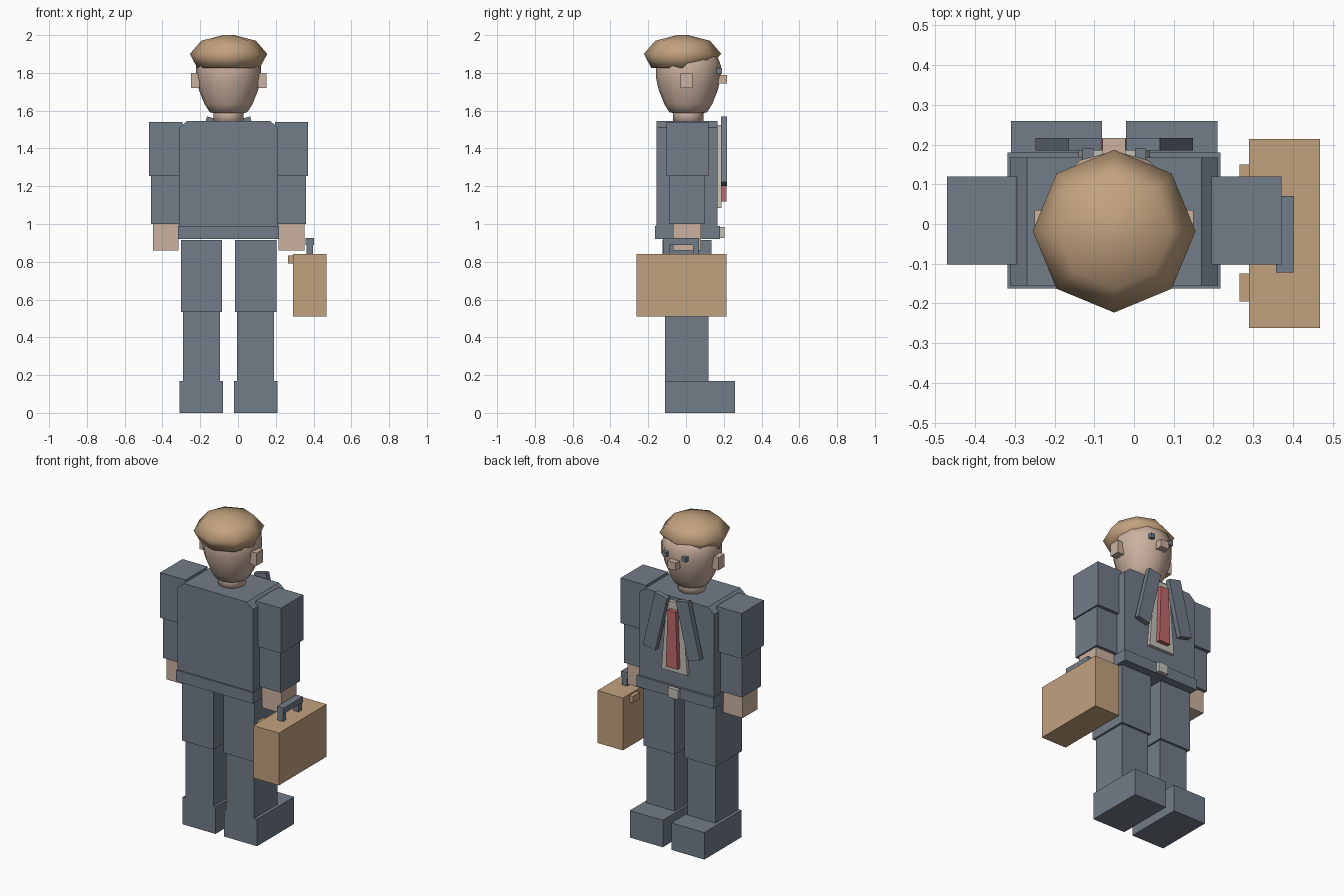
import bpy
import bmesh
from math import cos, sin, pi, radians
from mathutils import Vector

old = bpy.data.objects.get("Cube")
if old:
    bpy.data.objects.remove(old, do_unlink=True)


def make_material(name, r, g, b):
    m = bpy.data.materials.new(name)
    m.use_nodes = True
    m.diffuse_color = (r, g, b, 1)
    m.node_tree.nodes["Principled BSDF"].inputs["Base Color"].default_value = (r, g, b, 1)
    return m


SUIT = make_material("slate_suit", 0.17, 0.20, 0.25)
SKIN = make_material("skin", 0.60, 0.44, 0.35)
TAN = make_material("tan_leather_and_hair", 0.54, 0.36, 0.21)
RED = make_material("tie_red", 0.52, 0.14, 0.15)
PALE = make_material("shirt_pale_grey", 0.55, 0.53, 0.48)

MID = -0.05  # the body's own centre line in x


def finish(name, bm, mat, smooth=False):
    bmesh.ops.recalc_face_normals(bm, faces=bm.faces)
    me = bpy.data.meshes.new(name)
    bm.to_mesh(me)
    bm.free()
    me.materials.append(mat)
    ob = bpy.data.objects.new(name, me)
    bpy.context.collection.objects.link(ob)
    if smooth:
        for p in me.polygons:
            p.use_smooth = True
    return ob


def box(name, mat, x, y, z, taper=1.0, tilt=0.0):
    """Box from (min, max) ranges; taper narrows the top in x, tilt turns it about y."""
    mid = Vector([(a + b) / 2 for a, b in (x, y, z)])
    size = [b - a for a, b in (x, y, z)]
    bm = bmesh.new()
    bmesh.ops.create_cube(bm, size=1)
    for v in bm.verts:
        v.co = Vector([c * s for c, s in zip(v.co, size)])
        if v.co.z > 0:
            v.co.x *= taper
    ob = finish(name, bm, mat)
    ob.location = mid
    ob.rotation_euler.y = tilt
    return ob


def pair(name, mat, inner, outer, y, z, tilt=0.0):
    """Two mirrored boxes, given by their distances from the centre line."""
    box("left_" + name, mat, (MID + inner, MID + outer), y, z, tilt=-tilt)
    box("right_" + name, mat, (MID - outer, MID - inner), y, z, tilt=tilt)


def lathe(name, mat, profile, centre_y, sides, front_lift=0.0):
    """Smooth turned form; front_lift raises the first ring towards the face."""
    bm = bmesh.new()
    rings = []
    for i, (r, z) in enumerate(profile):
        ring = []
        for k in range(sides):
            a = 2 * pi * k / sides
            lift = front_lift * max(0, sin(a)) if i == 0 else 0
            ring.append(bm.verts.new((MID + r * cos(a), centre_y + r * sin(a), z + lift)))
        rings.append(ring)
    for low, high in zip(rings, rings[1:]):
        for k in range(sides):
            n = (k + 1) % sides
            bm.faces.new((low[k], low[n], high[n], high[k]))
    bm.faces.new(rings[0])
    bm.faces.new(rings[-1])
    return finish(name, bm, mat, smooth=True)


# Legs and shoes
pair("shoe", SUIT, 0.03, 0.26, (-0.11, 0.26), (0, 0.17))
pair("lower_leg", SUIT, 0.045, 0.24, (-0.11, 0.12), (0.17, 0.535))
pair("upper_leg", SUIT, 0.035, 0.253, (-0.125, 0.135), (0.535, 0.915))

# Waistband and buckle
box("waistband", SUIT, (MID - 0.268, MID + 0.268), (-0.163, 0.18), (0.92, 0.99))
box("buckle", PALE, (MID - 0.035, MID + 0.035), (0.17, 0.203), (0.925, 0.985))

# Jacket body with sloped shoulder edges
bm = bmesh.new()
half = [(0.262, 0.985), (0.262, 1.51), (0.22, 1.545)]
outline = half + [(-x, z) for x, z in reversed(half)]
face = bm.faces.new([bm.verts.new((MID + x, -0.155, z)) for x, z in outline])
ext = bmesh.ops.extrude_face_region(bm, geom=[face])
for v in ext["geom"]:
    if isinstance(v, bmesh.types.BMVert):
        v.co.y = 0.167
finish("jacket_body", bm, SUIT)

# Arms and hands
pair("upper_arm", SUIT, 0.245, 0.421, (-0.102, 0.12), (1.255, 1.54))
pair("lower_arm", SUIT, 0.255, 0.411, (-0.09, 0.1), (1.0, 1.255))
pair("hand", SKIN, 0.265, 0.401, (-0.07, 0.08), (0.86, 1.0))

# Shirt, tie and lapels
box("shirt_front", PALE, (MID - 0.09, MID + 0.09), (0.16, 0.188), (1.085, 1.525), taper=0.6)
box("tie", RED, (MID - 0.04, MID + 0.04), (0.18, 0.215), (1.12, 1.48), taper=0.7)
pair("lapel", SUIT, 0.071, 0.158, (0.185, 0.217), (1.206, 1.564), tilt=radians(13.5))

# Neck, head and hair
lathe("neck", SKIN, [(0.08, 1.53), (0.08, 1.62)], 0.012, 12)
lathe("head", SKIN, [(0.05, 1.582), (0.1, 1.592), (0.127, 1.635), (0.157, 1.71), (0.172, 1.78),
                     (0.172, 1.84), (0.15, 1.9), (0.08, 1.93)], 0.012, 12)
lathe("hair", TAN, [(0.165, 1.825), (0.205, 1.9), (0.145, 1.97), (0.03, 2.0)], -0.018, 8, front_lift=0.035)

# Face details
pair("ear", SKIN, 0.155, 0.2, (-0.028, 0.035), (1.72, 1.8))
pair("eye", SUIT, 0.052, 0.08, (0.16, 0.19), (1.797, 1.825))
box("nose", SKIN, (MID - 0.029, MID + 0.029), (0.16, 0.216), (1.743, 1.79))

# Briefcase with handle and clasps
box("briefcase", TAN, (0.29, 0.468), (-0.262, 0.214), (0.51, 0.84))
box("handle_grip", SUIT, (0.357, 0.403), (-0.122, 0.07), (0.89, 0.926))
for label, y in (("rear", -0.122), ("front", 0.036)):
    box(label + "_handle_post", SUIT, (0.362, 0.398), (y, y + 0.034), (0.835, 0.892))
for label, y in (("rear", -0.195), ("front", 0.08)):
    box(label + "_clasp", TAN, (0.266, 0.295), (y, y + 0.07), (0.79, 0.832))
